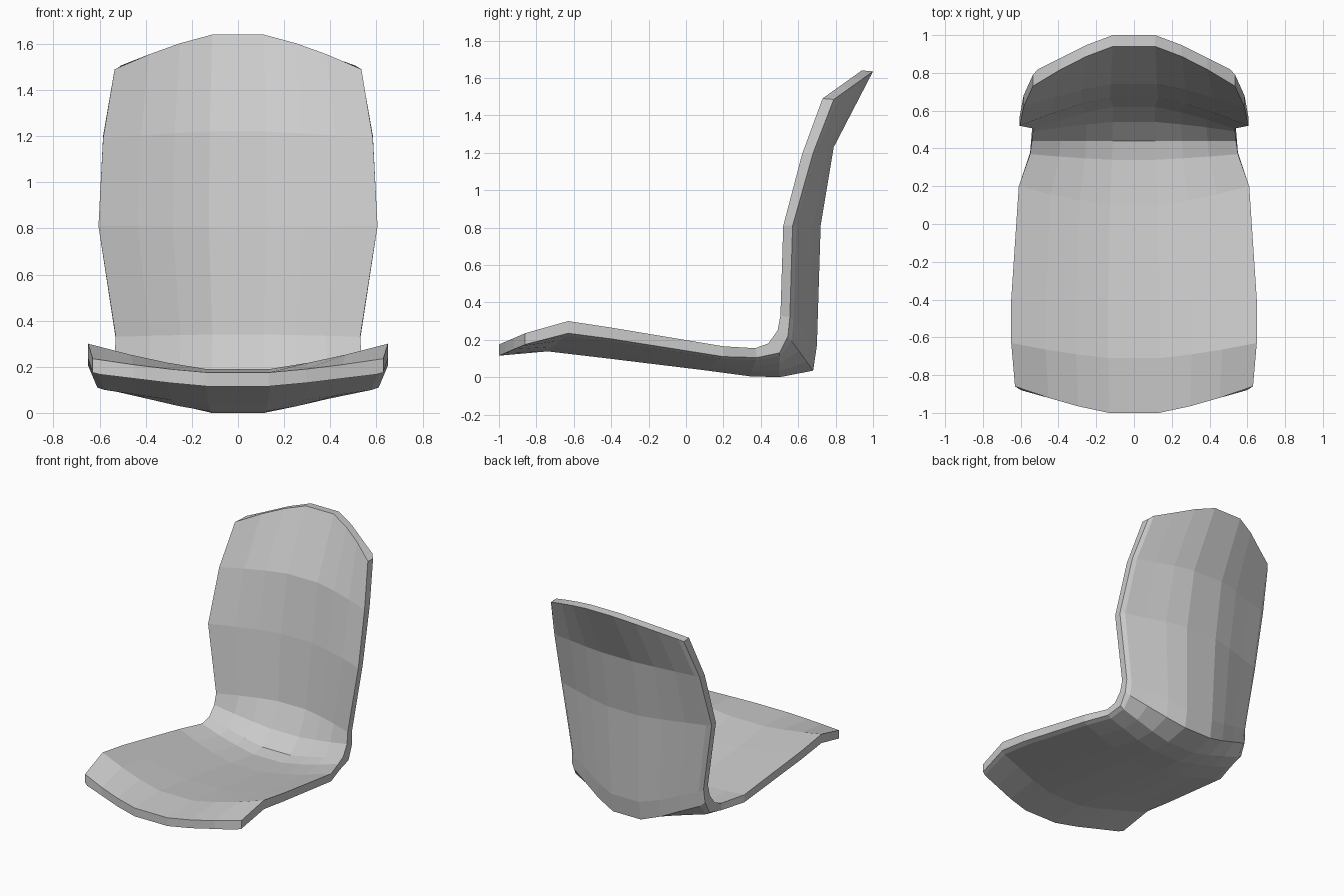
import bpy, bmesh

if "Cube" in bpy.data.objects:
    bpy.data.objects.remove(bpy.data.objects["Cube"])

# Stations from front lip to top of backrest:
# half width, then (y, z) of: edge inner, edge outer, centre inner, centre outer
ROWS = [
    (.63, -.86, .235, -.86, .175, -1.0, .175, -1.0, .115),
    (.65, -.63, .30, -.63, .235, -.71, .19, -.74, .138),
    (.65, -.40, .265, -.40, .205, -.40, .155, -.40, .098),
    (.61, .20, .165, .20, .11, .10, .085, .10, .037),
    (.55, .37, .155, .38, .105, .34, .06, .34, .005),
    (.54, .44, .18, .50, .13, .44, .075, .50, .0),
    (.535, .49, .25, .545, .22, .54, .17, .68, .035),
    (.53, .505, .33, .555, .32, .62, .34, .70, .17),
    (.605, .52, .81, .57, .81, .67, .81, .72, .81),
    (.585, .62, 1.19, .68, 1.20, .74, 1.22, .79, 1.23),
    (.535, .73, 1.49, .79, 1.485, .94, 1.64, 1.0, 1.635),
]

# Cross-section: (fraction of half width, blend from centre to edge)
INNER = [(.21, 0), (.47, .25), (.72, .57), (1, 1)]
OUTER = [(.21, 0), (.47, .25), (.72, .57), (.95, .86), (1, 1)]


def half(width, edge, centre, section):
    return [(width * u, centre[0] + (edge[0] - centre[0]) * f,
             centre[1] + (edge[1] - centre[1]) * f) for u, f in section]


def mirror(points):
    return [(-x, y, z) for x, y, z in reversed(points)]


# Closed loop around the shell at every station
bm = bmesh.new()
loops = []
for w, *p in ROWS:
    inner = half(w, p[0:2], p[4:6], INNER)
    outer = half(w, p[2:4], p[6:8], OUTER)
    ring = mirror(inner) + inner + outer[::-1] + mirror(outer)[::-1]
    loops.append([bm.verts.new(c) for c in ring])

# Skin between neighbouring stations
n = len(loops[0])
for a, b in zip(loops, loops[1:]):
    for i in range(n):
        j = (i + 1) % n
        bm.faces.new((a[i], a[j], b[j], b[i]))

# Front lip and top rim strips between inner and outer skins
k = 2 * len(INNER)
for ring in (loops[0], loops[-1]):
    top, bottom = ring[:k], ring[k:][::-1]
    del_left, del_right = bottom[1], bottom[-2]
    bottom = [bottom[0]] + bottom[2:-2] + [bottom[-1]]
    for i in range(k - 1):
        face = [top[i], top[i + 1], bottom[i + 1], bottom[i]]
        if i == 0:
            face.insert(3, del_left)
        if i == k - 2:
            face.insert(3, del_right)
        bm.faces.new(face)

bmesh.ops.recalc_face_normals(bm, faces=bm.faces[:])
mesh = bpy.data.meshes.new("seat_shell")
bm.to_mesh(mesh)
bm.free()
seat = bpy.data.objects.new("seat_shell", mesh)
bpy.context.collection.objects.link(seat)
